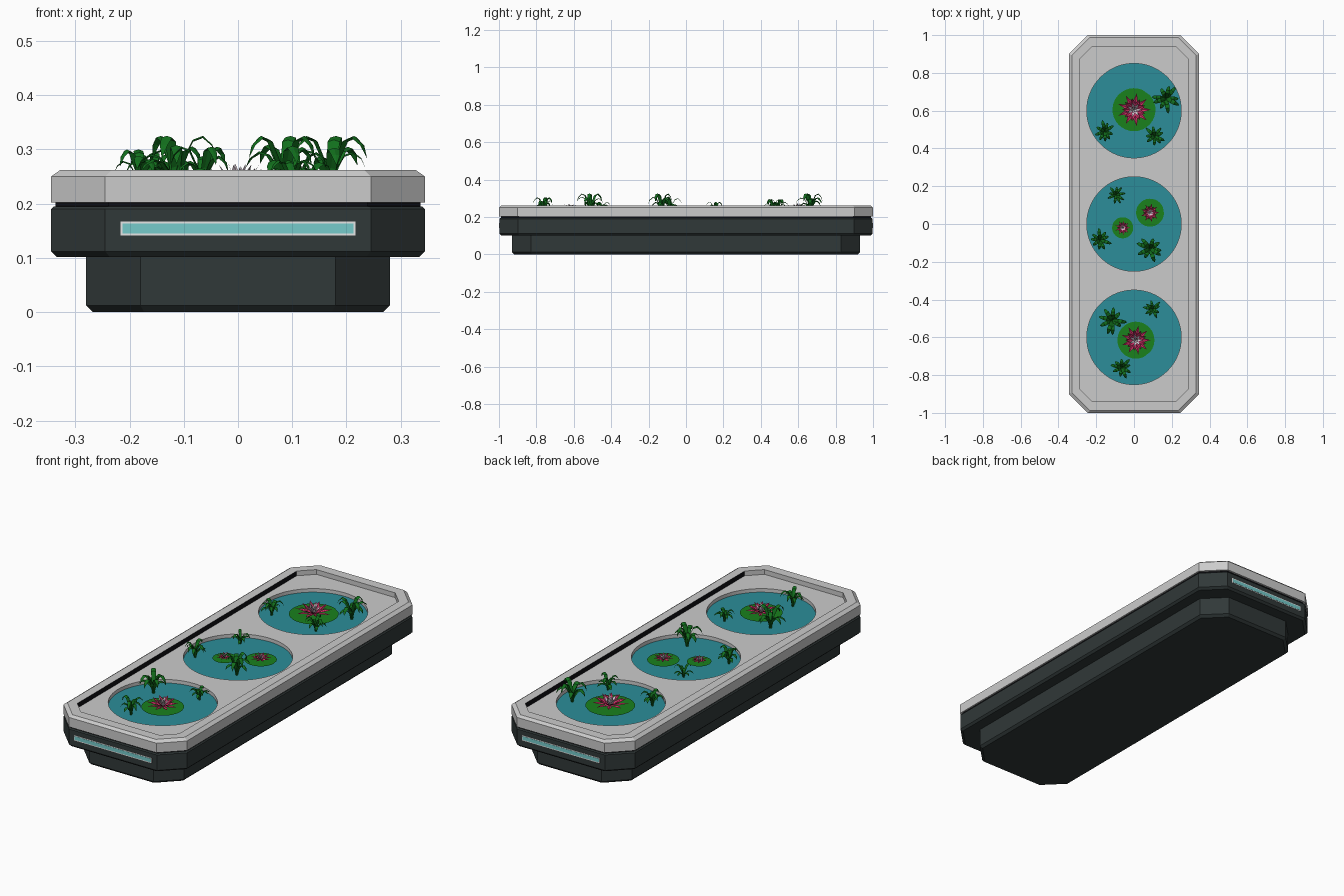
import bpy, bmesh, math, random
from mathutils import Vector

random.seed(4)
cube = bpy.data.objects.get("Cube")
if cube:
    bpy.data.objects.remove(cube, do_unlink=True)


def material(name, rgb):
    m = bpy.data.materials.new(name)
    m.use_nodes = True
    m.diffuse_color = (*rgb, 1)
    m.node_tree.nodes["Principled BSDF"].inputs["Base Color"].default_value = (*rgb, 1)
    return m


STONE = material("pale grey", (0.6, 0.6, 0.6))
DARK = material("charcoal", (0.03, 0.04, 0.04))
BLACK = material("black", (0.004, 0.004, 0.006))
WATER = material("water teal", (0.025, 0.27, 0.32))
GLOW = material("light cyan", (0.18, 0.6, 0.6))
WHITE = material("white", (0.85, 0.85, 0.85))
PAD = material("pad green", (0.01, 0.22, 0.012))
LEAF = material("leaf green", (0.006, 0.16, 0.012))
PINK = material("pink", (0.6, 0.03, 0.13))
BLUSH = material("pale blush", (0.7, 0.58, 0.66))

FLOOR, SURFACE = 0.238, 0.22
PONDS = (-0.6, 0, 0.6)
POND_R = 0.25


def finish(name, bm, *mats):
    me = bpy.data.meshes.new(name)
    bm.to_mesh(me)
    bm.free()
    for m in mats:
        me.materials.append(m)
    ob = bpy.data.objects.new(name, me)
    bpy.context.collection.objects.link(ob)
    return ob


def octagon(bm, hx, hy, c, z):
    quarter = [(hx, hy - c), (hx - c, hy)]
    pts = quarter + [(-x, y) for x, y in reversed(quarter)]
    pts += [(-x, -y) for x, y in pts]
    return [bm.verts.new((x, y, z)) for x, y in pts]


def loft(bm, rings, cap=True):
    loops = [octagon(bm, *r) for r in rings]
    for a, b in zip(loops, loops[1:]):
        for i in range(8):
            j = (i + 1) % 8
            bm.faces.new((a[i], a[j], b[j], b[i]))
    if cap:
        bm.faces.new(list(reversed(loops[0])))
        bm.faces.new(loops[-1])
    return loops


# Dark stepped body
for name, mat, rings in (
    ("plinth", DARK, [(0.268, 0.918, 0.095, 0), (0.28, 0.93, 0.1, 0.012), (0.28, 0.93, 0.1, 0.11)]),
    ("body", DARK, [(0.335, 0.988, 0.098, 0.102), (0.345, 0.998, 0.1, 0.112),
                    (0.345, 0.998, 0.1, 0.19), (0.34, 0.993, 0.099, 0.195)]),
    ("shadow_gap", BLACK, [(0.337, 0.99, 0.098, 0.19), (0.337, 0.99, 0.098, 0.206)]),
):
    bm = bmesh.new()
    loft(bm, rings)
    finish(name, bm, mat)

# Raised rim with dark long inner walls
bm = bmesh.new()
loft(bm, [(0.335, 0.988, 0.098, 0.202), (0.345, 1, 0.1, 0.202), (0.345, 1, 0.1, 0.25),
          (0.328, 0.988, 0.095, 0.262), (0.285, 0.94, 0.065, 0.262),
          (0.285, 0.94, 0.065, FLOOR)], cap=False)
bm.normal_update()
for f in bm.faces:
    c = f.calc_center_median()
    if abs(f.normal.x) > 0.9 and abs(c.x) < 0.3:
        f.material_index = 1
finish("rim", bm, STONE, BLACK)

# Deck with three round openings
bm = bmesh.new()
octagon(bm, 0.285, 0.94, 0.065, FLOOR)
bm.verts.ensure_lookup_table()
edges = [bm.edges.new((bm.verts[i], bm.verts[(i + 1) % 8])) for i in range(8)]
hole_edges = []
for y in PONDS:
    ring = [bm.verts.new((POND_R * math.cos(t), y + POND_R * math.sin(t), FLOOR))
            for t in (i * math.tau / 64 for i in range(64))]
    hole_edges += [bm.edges.new((ring[i - 1], ring[i])) for i in range(64)]
bmesh.ops.triangle_fill(bm, use_beauty=True, edges=edges + hole_edges, normal=(0, 0, 1))
walls = bmesh.ops.extrude_edge_only(bm, edges=hole_edges)["geom"]
for v in walls:
    if isinstance(v, bmesh.types.BMVert):
        v.co.z = SURFACE - 0.005
bm.normal_update()
for f in bm.faces:
    c = f.calc_center_median()
    pond = Vector((0, min(PONDS, key=lambda p: abs(p - c.y)), c.z))
    inward = pond - c
    if f.normal.z < -0.5 or (abs(f.normal.z) < 0.5 and f.normal.dot(inward) < 0):
        f.normal_flip()
finish("deck", bm, STONE)

# Water discs
for label, y in zip(("front", "middle", "back"), PONDS):
    bm = bmesh.new()
    bmesh.ops.create_circle(bm, cap_ends=True, segments=64, radius=POND_R)
    bmesh.ops.translate(bm, verts=bm.verts, vec=(0, y, SURFACE))
    finish(label + "_water", bm, WATER)


# Light strips at both ends
def plate(name, hx, z0, z1, depth, side, mat):
    bm = bmesh.new()
    bmesh.ops.create_cube(bm, size=1)
    for v in bm.verts:
        v.co = (v.co.x * 2 * hx, side * 0.996 + v.co.y * depth, (z0 + z1) / 2 + v.co.z * (z1 - z0))
    finish(name, bm, mat)


for label, side in (("front", -1), ("back", 1)):
    plate(label + "_strip_frame", 0.217, 0.141, 0.167, 0.006, side, WHITE)
    plate(label + "_strip_light", 0.213, 0.145, 0.163, 0.008, side, GLOW)


# Folded blade following (radius, height, half width) stations
def blade(bm, base, angle, stations, fold=0.3, mat=0):
    out = Vector((math.cos(angle), math.sin(angle), 0))
    side = Vector((-out.y, out.x, 0))
    rows = []
    for r, z, w in stations:
        p = Vector(base) + out * r + Vector((0, 0, z))
        if w == 0:
            rows.append([bm.verts.new(p)] * 3)
        else:
            up = Vector((0, 0, w * fold))
            rows.append([bm.verts.new(p - side * w + up), bm.verts.new(p),
                         bm.verts.new(p + side * w + up)])
    for a, b in zip(rows, rows[1:]):
        for i in (0, 1):
            corners = list(dict.fromkeys((a[i], b[i], b[i + 1], a[i + 1])))
            bm.faces.new(corners).material_index = mat


# Arching leaf tufts: x, y, radius, height
TUFTS = [(0.17, 0.665, 0.078, 0.105), (-0.155, 0.49, 0.06, 0.075), (0.11, 0.465, 0.06, 0.075),
         (-0.095, 0.155, 0.048, 0.06), (-0.18, -0.085, 0.062, 0.08), (0.085, -0.13, 0.075, 0.105),
         (-0.115, -0.51, 0.075, 0.105), (0.1, -0.45, 0.052, 0.06), (-0.065, -0.76, 0.062, 0.085)]
for n, (x, y, r, h) in enumerate(TUFTS, 1):
    bm = bmesh.new()
    turn = random.uniform(0, math.tau)
    for i in range(9):
        a = turn + i * math.tau / 9 + random.uniform(-0.2, 0.2)
        R = r * random.uniform(0.75, 1.05)
        H = h * (1 if i % 3 == 0 else random.uniform(0.5, 0.85))
        w = r * 0.15
        blade(bm, (x, y, SURFACE), a,
              [(0, 0, w * 0.5), (R * 0.15, H * 0.55, w * 0.8), (R * 0.4, H * 0.93, w),
               (R * 0.65, H, w * 0.95), (R * 0.87, H * 0.85, w * 0.65), (R, H * 0.6, 0)], -0.3)
    finish(f"leaf_tuft_{n}", bm, LEAF)

# Notched pads with flowers: x, y, pad radius, notch angle, flower radius
LILIES = [(0, 0.605, 0.114, 55, 0.088), (0.01, -0.615, 0.098, -52, 0.078),
          (0.085, 0.06, 0.074, 10, 0.05), (-0.06, -0.02, 0.056, 95, 0.04)]
for n, (x, y, r, notch, fr) in enumerate(LILIES, 1):
    bm = bmesh.new()
    start, gap = math.radians(notch), 0.22
    pts = [(x + r * 0.25 * math.cos(start), y + r * 0.25 * math.sin(start))]
    for i in range(29):
        a = start + gap + (math.tau - 2 * gap) * i / 28
        pts.append((x + r * math.cos(a), y + r * math.sin(a)))
    face = bm.faces.new([bm.verts.new((px, py, SURFACE + 0.005)) for px, py in pts])
    bmesh.ops.triangulate(bm, faces=[face])
    finish(f"lily_pad_{n}", bm, PAD)

    bm = bmesh.new()
    base = (x, y, SURFACE + 0.006)
    # Petal layers: count, reach, rise, colour slot
    for k, (count, reach, rise, slot) in enumerate(
            [(9, 1, 0.2, 0), (9, 0.72, 0.42, 0), (7, 0.45, 0.52, 1), (5, 0.2, 0.55, 1)]):
        for i in range(count):
            a = (i + k * 0.5) * math.tau / count
            R, H, w = fr * reach, fr * rise, fr * (0.13 if slot == 0 else 0.09)
            blade(bm, base, a, [(R * 0.08, 0, w * 0.3), (R * 0.55, H * 0.45, w), (R, H, 0)],
                  0.4, slot)
    finish(f"lily_flower_{n}", bm, PINK, BLUSH)
